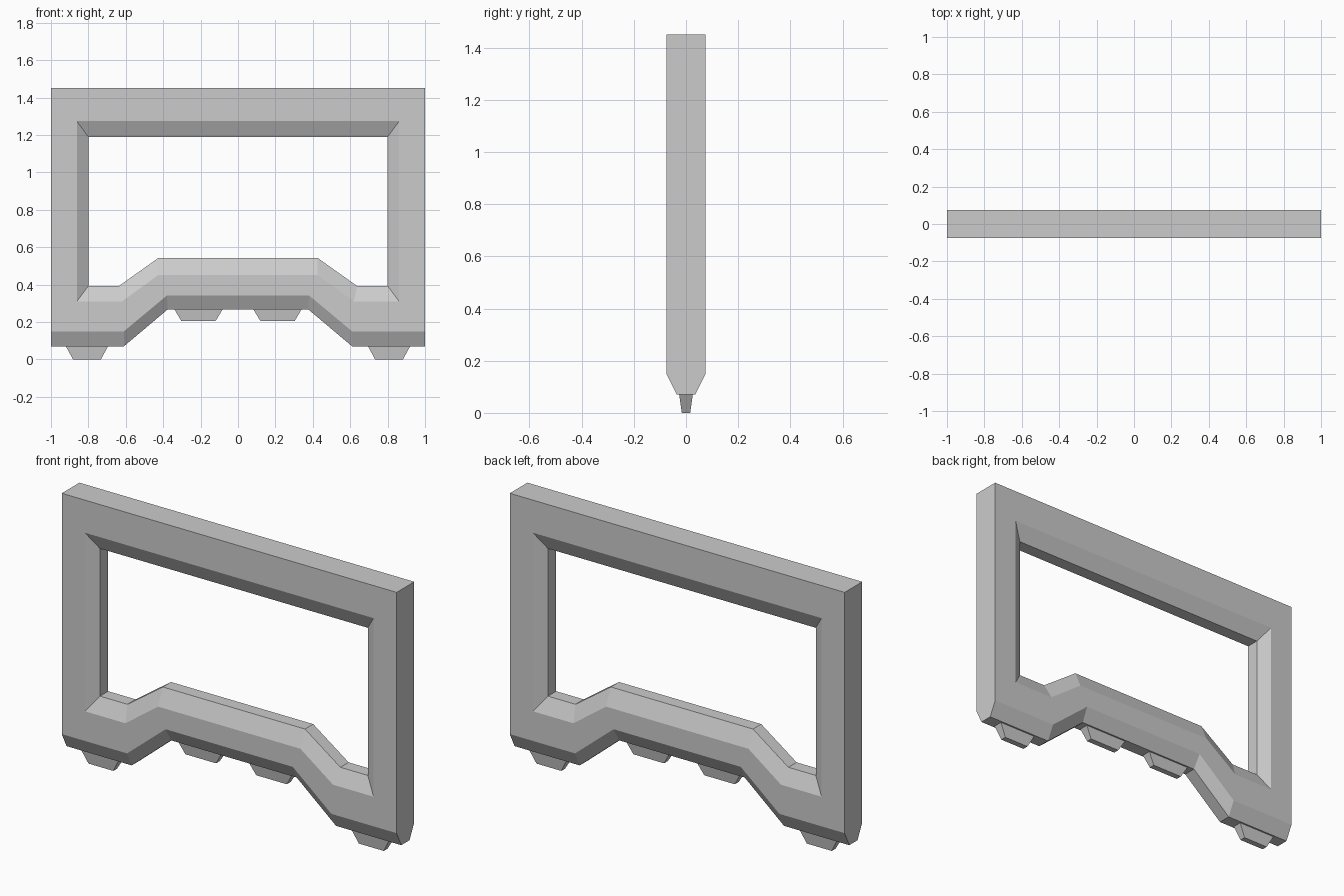
import bpy, bmesh

if "Cube" in bpy.data.objects:
    bpy.data.objects.remove(bpy.data.objects["Cube"])

FACE_Y, RIM_Y = 0.075, 0.035


def finish(name, bm):
    bmesh.ops.recalc_face_normals(bm, faces=bm.faces[:])
    mesh = bpy.data.meshes.new(name)
    bm.to_mesh(mesh)
    bm.free()
    obj = bpy.data.objects.new(name, mesh)
    bpy.context.collection.objects.link(obj)
    return obj


def outline(half):
    """Mirror a right-half outline (top to bottom) into a closed loop."""
    return half + [(-x, z) for x, z in reversed(half)]


# Frame outlines: opening rim, opening on the face, outer face, outer rim
inner_rim = outline([(0.80, 1.19), (0.80, 0.393), (0.636, 0.393), (0.425, 0.543)])
inner_face = outline([(0.862, 1.274), (0.862, 0.31), (0.62, 0.31), (0.425, 0.452)])
outer_face = outline([(1.0, 1.45), (1.0, 0.15), (0.61, 0.15), (0.38, 0.342)])
outer_rim = outline([(1.0, 1.45), (1.0, 0.07), (0.61, 0.07), (0.375, 0.268)])

# Frame: join the outlines around the cross-section, front then back
bm = bmesh.new()
section = [(inner_rim, RIM_Y), (inner_face, FACE_Y), (outer_face, FACE_Y), (outer_rim, RIM_Y)]
rings = []
for side, order in ((-1, section), (1, section[::-1])):
    for loop, y in order:
        # the top corners of the outer rim stay square
        rings.append([bm.verts.new((x, side * (FACE_Y if z > 1.4 else y), z)) for x, z in loop])
for a, b in zip(rings, rings[1:] + rings[:1]):
    for i in range(len(a)):
        j = (i + 1) % len(a)
        bm.faces.new((a[i], a[j], b[j], b[i]))
bmesh.ops.remove_doubles(bm, verts=bm.verts[:], dist=1e-4)


# Merge each end wall into a single flat face
def on_wall(face, x):
    return all(abs(v.co.x - x) < 1e-4 for v in face.verts)


flat = [e for e in bm.edges if len(e.link_faces) == 2
        and any(all(on_wall(f, x) for f in e.link_faces) for x in (-1, 1))]
bmesh.ops.dissolve_edges(bm, edges=flat, use_verts=False)
finish("frame", bm)


# Feet: tapered blocks on the right, mirrored to the left
def foot(name, top, bottom, z_top, z_bottom):
    bm = bmesh.new()
    bmesh.ops.create_cube(bm, size=2)
    for v in bm.verts:
        up = v.co.z > 0
        v.co.x = (top if up else bottom)[v.co.x > 0]
        v.co.y *= 0.026 if up else 0.016
        v.co.z = z_top if up else z_bottom
    obj = finish(name, bm)
    mirror = obj.modifiers.new("mirror", 'MIRROR')
    mirror.use_axis[0] = True


foot("outer_feet", (0.695, 0.92), (0.733, 0.882), 0.07, 0.0)
foot("inner_feet", (0.082, 0.34), (0.12, 0.303), 0.268, 0.205)
